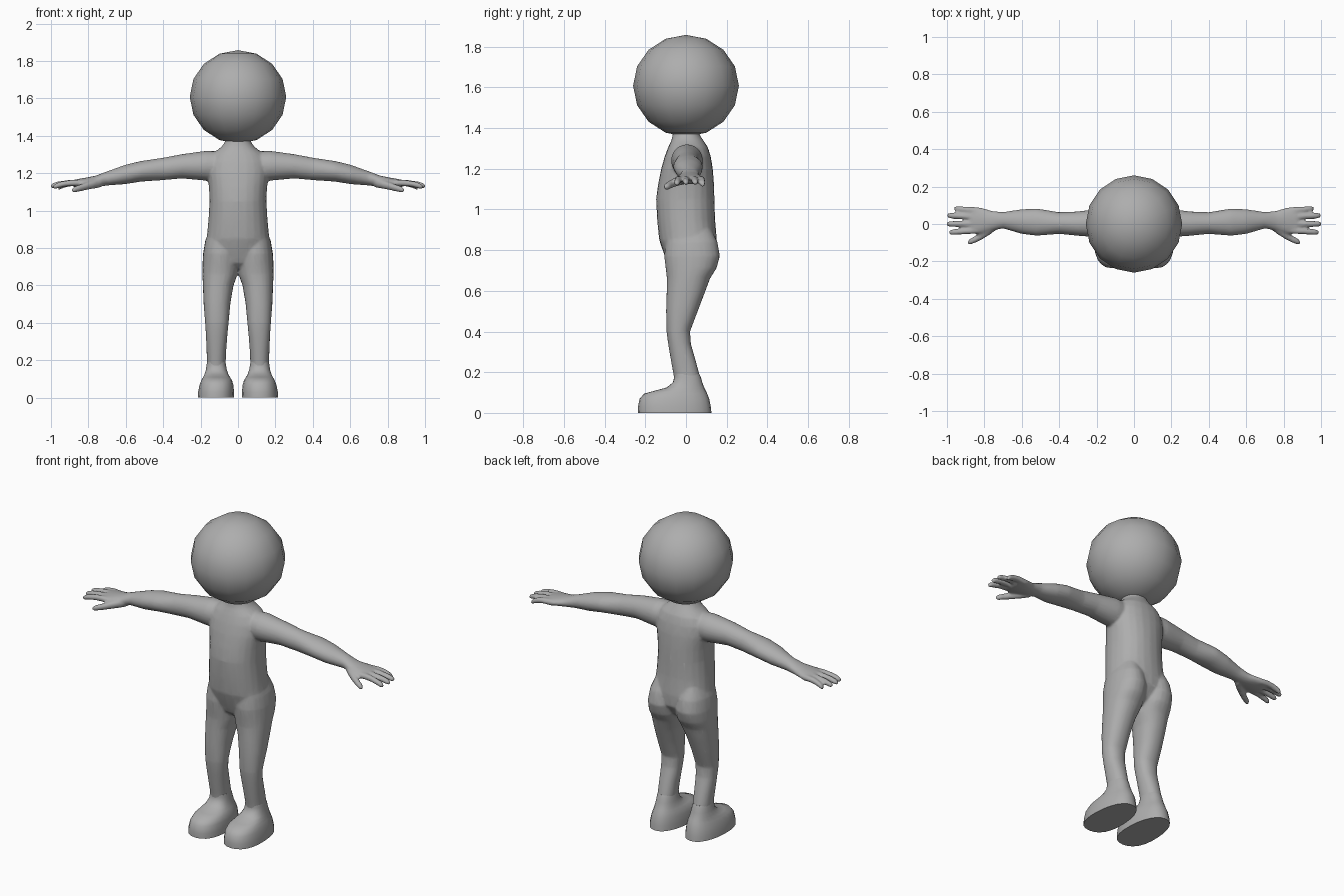
import bpy, bmesh, math
from mathutils import Vector

if "Cube" in bpy.data.objects:
    bpy.data.objects.remove(bpy.data.objects["Cube"])

grey = bpy.data.materials.new("plain grey")
grey.diffuse_color = (0.42, 0.42, 0.42, 1)
grey.use_nodes = True
grey.node_tree.nodes["Principled BSDF"].inputs["Base Color"].default_value = grey.diffuse_color


def finish(name, bm):
    bmesh.ops.recalc_face_normals(bm, faces=bm.faces)
    mesh = bpy.data.meshes.new(name)
    bm.to_mesh(mesh)
    bm.free()
    mesh.materials.append(grey)
    obj = bpy.data.objects.new(name, mesh)
    bpy.context.collection.objects.link(obj)
    return obj


def smooth(obj, angle):
    bpy.ops.object.select_all(action='DESELECT')
    obj.select_set(True)
    bpy.context.view_layer.objects.active = obj
    bpy.ops.object.shade_smooth_by_angle(angle=math.radians(angle))


def loft(bm, rings, axis, side=1, sides=24, power=2.2, taper=0.0):
    """Skin rounded rings (centre, half width, half depth) set across an axis."""
    loops = []
    for (cx, cy, cz), a, b in rings:
        loop = []
        for i in range(sides):
            t = math.tau * i / sides
            c, s = math.cos(t), math.sin(t)
            u = a * math.copysign(abs(c) ** (2 / power), c)
            v = b * math.copysign(abs(s) ** (2 / power), s)
            u *= 1 - taper * s
            d = Vector((u, v, 0)) if axis == 'Z' else Vector((0, u, v))
            p = Vector((cx, cy, cz)) + d
            loop.append(bm.verts.new((p.x * side, p.y, p.z)))
        loops.append(loop)
    for lo, hi in zip(loops, loops[1:]):
        for i in range(sides):
            j = (i + 1) % sides
            bm.faces.new((lo[i], lo[j], hi[j], hi[i]))
    bm.faces.new(loops[0])
    bm.faces.new(loops[-1])


def upright(x0, x1, y0, y1, z):
    return ((x0 + x1) / 2, (y0 + y1) / 2, z), (x1 - x0) / 2, (y1 - y0) / 2


def digit(bm, start, mid, end, r0, r1, side):
    """Finger with a rounded tip."""
    start, mid, end = Vector(start), Vector(mid), Vector(end)
    rings = []
    for t, k in ((0, 1), (.25, 1), (.5, 1), (.75, 1), (.9, .97), (.96, .8), (1, .4)):
        p = start * (1 - t) ** 2 + mid * 2 * t * (1 - t) + end * t * t
        r = (r0 + (r1 - r0) * t) * k
        rings.append((tuple(p), r, r))
    loft(bm, rings, 'X', side, 12, 2)


# Body: torso, legs, arms and hands fused into one skin
bm = bmesh.new()
torso = [(.05, -.05, .07, .69), (.11, -.085, .11, .72), (.165, -.108, .15, .78),
         (.168, -.132, .152, .85), (.158, -.142, .143, .95), (.152, -.147, .14, 1.05),
         (.155, -.138, .138, 1.12), (.165, -.122, .132, 1.2), (.16, -.105, .122, 1.26),
         (.135, -.088, .108, 1.305), (.09, -.072, .085, 1.34), (.07, -.066, .068, 1.365),
         (.068, -.06, .06, 1.42)]
loft(bm, [upright(-w, w, y0, y1, z) for w, y0, y1, z in torso], 'Z')

leg = [(.066, .166, -.055, .073, .12), (.066, .166, -.06, .068, .18), (.063, .168, -.073, .05, .25),
       (.056, .172, -.088, .024, .34), (.05, .176, -.096, .02, .4), (.041, .184, -.098, .058, .5),
       (.024, .188, -.095, .096, .6), (.002, .19, -.094, .118, .66), (-.005, .19, -.1, .15, .71),
       (-.005, .187, -.107, .167, .77), (.005, .175, -.1, .155, .84), (.03, .15, -.08, .125, .9)]
arm = [(.06, .005, 1.24, .07, .075), (.17, .005, 1.24, .078, .08), (.3, .002, 1.237, .065, .065),
       (.4, .005, 1.223, .058, .06), (.52, .01, 1.21, .073, .055), (.6, .013, 1.194, .066, .052),
       (.7, .02, 1.172, .044, .038), (.76, .017, 1.157, .053, .03), (.82, .018, 1.15, .071, .025),
       (.865, .02, 1.146, .071, .022), (.885, .02, 1.144, .062, .014)]
fingers = [(-.034, -.045, .99, 1.125), (.001, .0, 1.003, 1.13),
           (.038, .046, 1.0, 1.13), (.072, .082, .962, 1.12)]
for side in (-1, 1):
    loft(bm, [upright(*r) for r in leg], 'Z', side)
    loft(bm, [((x, y, z), ry, rz) for x, y, z, ry, rz in arm], 'X', side, power=2)
    for y0, y1, tip, z in fingers:
        digit(bm, (.83, y0, 1.147), (.92, (y0 + y1) / 2, 1.155), (tip, y1, z), .018, .0155, side)
    digit(bm, (.73, .0, 1.15), (.8, -.065, 1.135), (.89, -.1, 1.108), .026, .017, side)
body = finish("body", bm)
remesh = body.modifiers.new("fuse", 'REMESH')
remesh.mode = 'VOXEL'
remesh.voxel_size = 0.007
remesh.use_smooth_shade = True
relax = body.modifiers.new("relax", 'SMOOTH')
relax.factor = 0.5
relax.iterations = 7
body.modifiers.new("simplify", 'DECIMATE').ratio = 0.2

# Feet: flat soles, domed toes, rising to the ankles
foot = [(.02, .215, -.236, .125, 0), (.021, .213, -.236, .122, .03), (.025, .205, -.228, .114, .07),
        (.033, .195, -.205, .104, .095), (.043, .186, -.15, .097, .11), (.052, .179, -.095, .089, .125),
        (.06, .171, -.064, .08, .15), (.064, .168, -.058, .073, .175), (.067, .165, -.058, .066, .19)]
for side, label in ((-1, "right"), (1, "left")):
    bm = bmesh.new()
    loft(bm, [upright(*r) for r in foot], 'Z', side, power=2.3, taper=.1)
    smooth(finish(label + "_foot", bm), 55)

# Head: faceted outline, smooth shading
bm = bmesh.new()
bmesh.ops.create_uvsphere(bm, u_segments=16, v_segments=8, radius=1)
for v in bm.verts:
    v.co = (v.co.x * .258, v.co.y * .26, 1.608 + v.co.z * .25)
smooth(finish("head", bm), 60)
